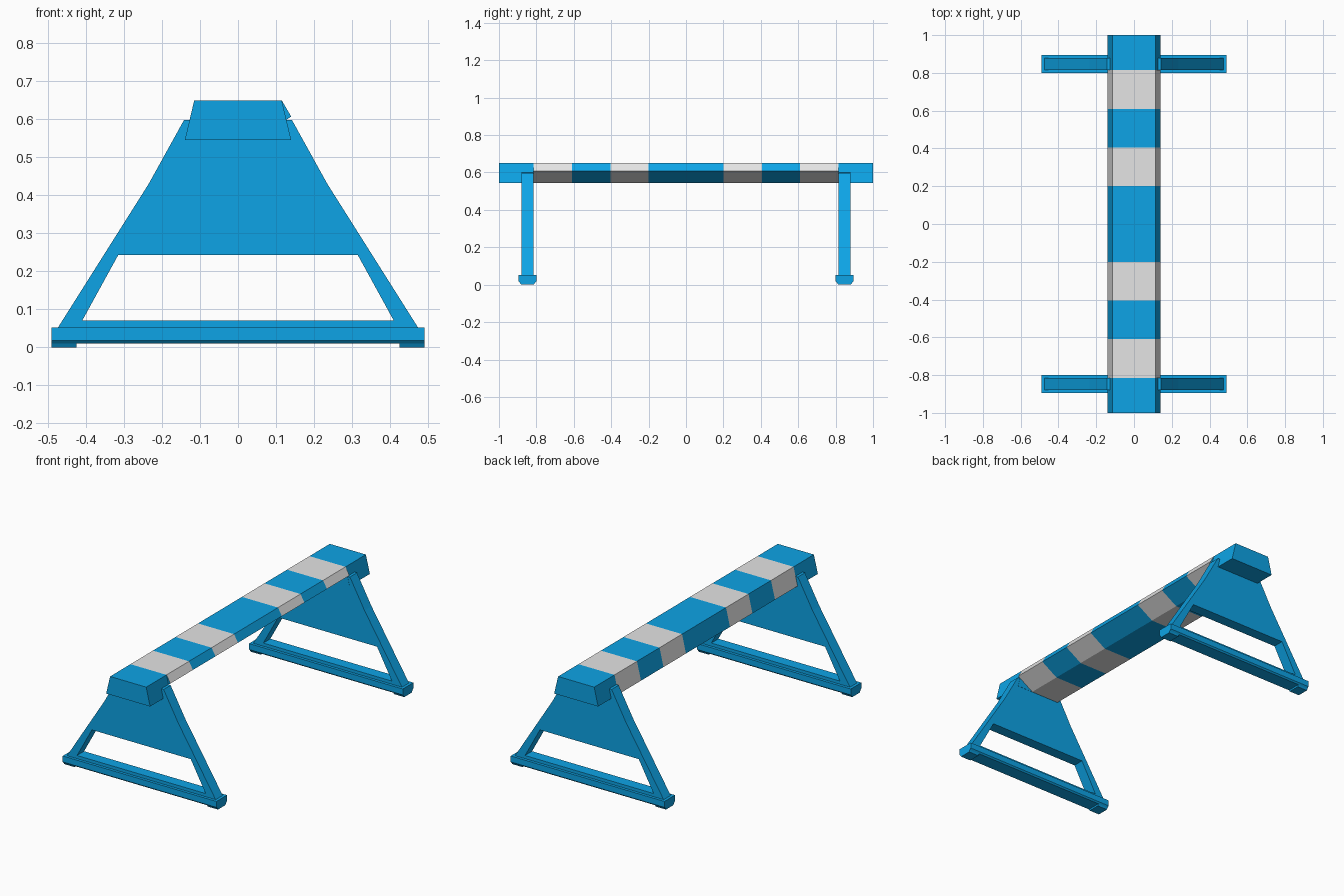
import bpy
import bmesh
from mathutils import Vector

cube = bpy.data.objects.get("Cube")
if cube:
    bpy.data.objects.remove(cube, do_unlink=True)


def material(name, rgb):
    mat = bpy.data.materials.new(name)
    mat.use_nodes = True
    color = (*rgb, 1.0)
    mat.diffuse_color = color
    mat.node_tree.nodes["Principled BSDF"].inputs["Base Color"].default_value = color
    return mat


BLUE = material("bright blue", (0.004, 0.37, 0.79))
GRAY = material("light gray", (0.78, 0.78, 0.78))


def finish(bm, name, mats):
    bmesh.ops.recalc_face_normals(bm, faces=bm.faces)
    mesh = bpy.data.meshes.new(name)
    bm.to_mesh(mesh)
    bm.free()
    for mat in mats:
        mesh.materials.append(mat)
    obj = bpy.data.objects.new(name, mesh)
    bpy.context.collection.objects.link(obj)
    return obj


def prism(name, loops, start, end, axis="y"):
    """Extrude closed outlines (outer first, then holes) along x or y."""
    bm = bmesh.new()
    edges = []
    for loop in loops:
        verts = [bm.verts.new((a, start, z) if axis == "y" else (start, a, z))
                 for a, z in loop]
        edges += [bm.edges.new((v, verts[i - 1])) for i, v in enumerate(verts)]
    bmesh.ops.triangle_fill(bm, use_beauty=True, edges=edges)
    step = end - start
    grown = bmesh.ops.extrude_face_region(bm, geom=bm.faces[:], use_keep_orig=True)
    moved = [g for g in grown["geom"] if isinstance(g, bmesh.types.BMVert)]
    offset = Vector((0, step, 0)) if axis == "y" else Vector((step, 0, 0))
    bmesh.ops.translate(bm, verts=moved, vec=offset)
    bmesh.ops.dissolve_limit(bm, angle_limit=0.001, verts=bm.verts[:], edges=bm.edges[:])
    return finish(bm, name, [BLUE])


def mirrored(half):
    return half + [(-x, z) for x, z in reversed(half)]


# Striped beam with one steep side and one folded, undercut side
beam_profile = [(-0.115, 0.65), (0.115, 0.65), (0.14, 0.607),
                (0.04, 0.545), (-0.14, 0.545)]
stripe_edges = [-0.815, -0.61, -0.405, -0.2, 0.2, 0.405, 0.61, 0.815]
bm = bmesh.new()
rings = [[bm.verts.new((x, y, z)) for x, z in beam_profile] for y in stripe_edges]
for band, (a, b) in enumerate(zip(rings, rings[1:])):
    for i in range(len(a)):
        face = bm.faces.new((a[i - 1], a[i], b[i], b[i - 1]))
        face.material_index = 1 - band % 2
for ring in (rings[0], rings[-1]):
    bm.faces.new(ring)
finish(bm, "striped_beam", [BLUE, GRAY])

# Supports: end block, frame with an opening, foot and pads
block_profile = mirrored([(0.115, 0.65), (0.14, 0.545)])
frame_outline = mirrored([(0.1, 0.6), (0.142, 0.598), (0.235, 0.43), (0.475, 0.05)])
frame_opening = mirrored([(0.315, 0.243), (0.41, 0.07)])

for label, side in (("front", -1), ("back", 1)):
    prism(label + "_end_block", [block_profile], side * 0.815, side * 1.0)
    prism(label + "_frame", [frame_outline, frame_opening], side * 0.816, side * 0.88)
    mid = side * 0.848
    foot_profile = [(mid + y, z) for y, z in mirrored([(0.048, 0.052), (0.048, 0.018), (0.04, 0.01)])]
    prism(label + "_foot", [foot_profile], -0.49, 0.49, "x")
    pad_profile = [(mid + y, z) for y, z in mirrored([(0.04, 0.01), (0.034, 0.0)])]
    for end, sx in (("left", 1), ("right", -1)):
        prism(f"{label}_{end}_pad", [pad_profile], sx * 0.425, sx * 0.49, "x")
